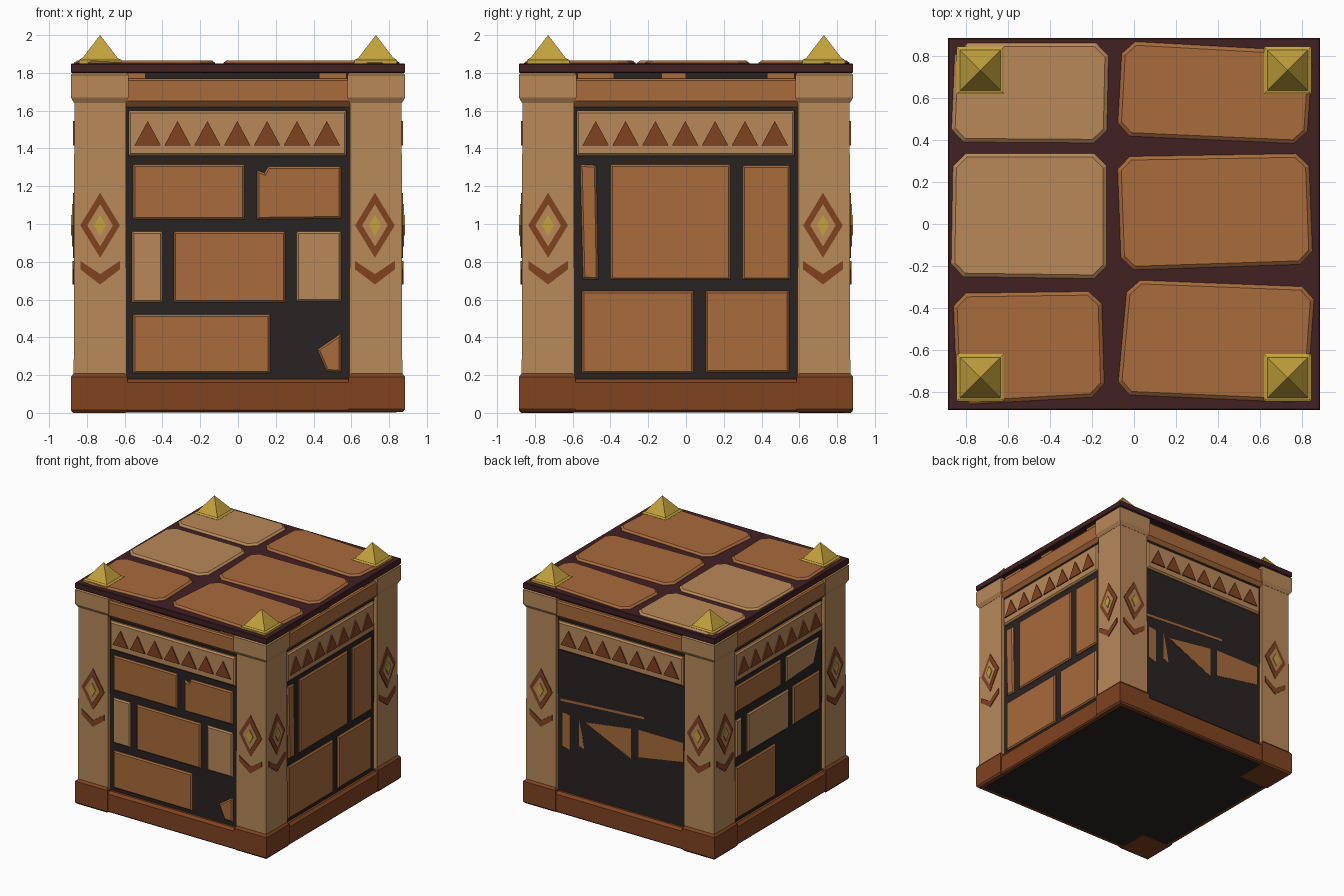
import bpy, bmesh
from mathutils import Vector, Matrix
from math import pi

cube = bpy.data.objects.get("Cube")
if cube:
    bpy.data.objects.remove(cube, do_unlink=True)


def material(name, rgb):
    linear = [((c / 255 + 0.055) / 1.055) ** 2.4 for c in rgb] + [1]
    m = bpy.data.materials.new(name)
    m.use_nodes = True
    m.diffuse_color = linear
    m.node_tree.nodes["Principled BSDF"].inputs["Base Color"].default_value = linear
    return m


TAN = material("tan_sandstone", (184, 137, 89))
BROWN = material("brown_sandstone", (168, 107, 59))
RUST = material("rust_stone", (128, 67, 32))
MAROON = material("maroon_slab", (66, 33, 35))
DARK = material("dark_mortar", (42, 35, 35))
GOLD = material("gold", (196, 162, 60))


def offset(pts, d):
    """Move the outline of a counter-clockwise polygon inwards by d."""
    out = []
    for i, p in enumerate(pts):
        a = (p - pts[i - 1]).normalized()
        b = (pts[(i + 1) % len(pts)] - p).normalized()
        n1, n2 = Vector((-a.y, a.x)), Vector((-b.y, b.x))
        out.append(p + (n1 + n2) * d / (1 + n1.dot(n2)))
    return out


def cut_corners(pts, c):
    out = []
    for i, p in enumerate(pts):
        p = Vector(p)
        for q in (Vector(pts[i - 1]), Vector(pts[(i + 1) % len(pts)])):
            out.append(p + (q - p).normalized() * c)
    return out


def prism(name, pts, levels, mat, frame=Matrix()):
    """Stack the outline at each (height, inset) level into a closed solid."""
    pts = [Vector(p) for p in pts]
    bm = bmesh.new()
    rings = [[bm.verts.new(frame @ Vector((p.x, p.y, h))) for p in offset(pts, d)]
             for h, d in levels]
    bm.faces.new(rings[0])
    bm.faces.new(rings[-1])
    n = len(pts)
    for low, high in zip(rings, rings[1:]):
        for i in range(n):
            j = (i + 1) % n
            bm.faces.new((low[i], low[j], high[j], high[i]))
    bmesh.ops.recalc_face_normals(bm, faces=bm.faces)
    mesh = bpy.data.meshes.new(name)
    bm.to_mesh(mesh)
    bm.free()
    mesh.materials.append(mat)
    ob = bpy.data.objects.new(name, mesh)
    bpy.context.collection.objects.link(ob)
    return ob


def rect(x0, x1, y0, y1):
    return [(x0, y0), (x1, y0), (x1, y1), (x0, y1)]


def square(h, x=0, y=0):
    return rect(x - h, x + h, y - h, y + h)


def side_frame(k):
    """Local x runs along the wall, y goes up and z points outwards."""
    return Matrix.Rotation(k * pi / 2, 4, 'Z') @ Matrix.Rotation(pi / 2, 4, 'X')


# Body, plinth, lintel and lid
prism("mortar_core", square(0.84), [(0.003, 0), (1.8, 0)], DARK)
prism("plinth", square(0.878), [(0.006, 0.01), (0.016, 0), (0.16, 0), (0.18, 0.02)], RUST)
prism("lintel", square(0.872), [(1.62, 0.025), (1.65, 0), (1.76, 0), (1.77, 0.01)], BROWN)
prism("lid_slab", square(0.885), [(1.8, 0.005), (1.805, 0), (1.845, 0), (1.85, 0.005)], MAROON)

# Corner posts with feet, caps and gold pyramids
for sx in (-1, 1):
    for sy in (-1, 1):
        tag = ("left" if sx > 0 else "right") + ("_back" if sy > 0 else "_front")
        x, y = sx * 0.73, sy * 0.73
        z0 = 0 if sx < 0 else 0.006
        prism("post_" + tag, square(0.14, x, y), [(0.1, 0), (1.75, 0.004)], TAN)
        prism("foot_" + tag, square(0.15, sx * 0.735, sy * 0.735),
              [(z0, 0.012), (z0 + 0.014, 0), (0.19, 0), (0.208, 0.015)], RUST)
        prism("cap_" + tag, square(0.153, sx * 0.732, sy * 0.732),
              [(1.64, 0.017), (1.67, 0), (1.79, 0), (1.8, 0.01)], TAN)
        prism("finial_base_" + tag, square(0.113, x, y),
              [(1.84, 0), (1.868, 0), (1.875, 0.012)], GOLD)
        prism("finial_" + tag, square(0.1, x, y), [(1.87, 0), (2, 0.0995)], GOLD)

# Lid tiles
TILES = [
    (TAN, [(-.87, .39), (-.13, .385), (-.12, .86), (-.85, .86)]),
    (TAN, [(-.87, -.25), (-.13, -.26), (-.13, .335), (-.86, .335)]),
    (BROWN, [(-.84, -.86), (-.14, -.82), (-.155, -.32), (-.86, -.33)]),
    (BROWN, [(-.08, .42), (.82, .38), (.85, .82), (-.055, .87)]),
    (BROWN, [(-.06, -.22), (.85, -.19), (.83, .335), (-.08, .32)]),
    (BROWN, [(-.08, -.81), (.82, -.85), (.86, -.3), (-.03, -.265)]),
]
for i, (mat, quad) in enumerate(TILES):
    prism(f"lid_tile_{i + 1}", cut_corners(quad, 0.06),
          [(1.84, 0), (1.853, 0), (1.866, 0.017)], mat)

# Wall stones, as outlines on each side
FRONT = [
    (BROWN, rect(-.555, .17, .21, .52)),
    (BROWN, [(.47, .22), (.545, .215), (.545, .42), (.42, .335)]),
    (TAN, rect(-.56, -.4, .585, .96)),
    (BROWN, rect(-.34, .25, .585, .96)),
    (TAN, rect(.31, .545, .59, .96)),
    (BROWN, rect(-.555, .035, 1.025, 1.315)),
    (BROWN, [(.1, 1.025), (.545, 1.03), (.545, 1.305), (.16, 1.305), (.14, 1.27), (.1, 1.285)]),
]
LEFT = [
    (BROWN, rect(-.55, .04, .21, .645)),
    (BROWN, rect(.105, .545, .215, .645)),
    (BROWN, [(-.545, .71), (-.465, .705), (-.475, 1.31), (-.56, 1.315)]),
    (BROWN, rect(-.4, .235, .705, 1.315)),
    (BROWN, rect(.3, .55, .705, 1.31)),
]
BACK = [
    (BROWN, [(-.55, .56), (-.48, .54), (-.48, .83), (-.55, .84)]),
    (BROWN, [(-.4, .6), (-.35, .58), (-.37, .7), (-.4, .83)]),
    (BROWN, [(-.34, .81), (.08, .62), (.08, .87)]),
    (BROWN, [(.15, .65), (.56, .72), (.56, .88), (.15, .88)]),
    (BROWN, [(-.57, .93), (.2, .98), (.2, 1.0), (-.57, .95)]),
]
RIGHT = [
    (BROWN, rect(-.555, -.03, .21, .64)),
    (TAN, rect(-.555, -.48, .72, 1.03)),
    (TAN, rect(-.4, .14, .71, 1.03)),
    (BROWN, rect(.2, .55, .71, 1.03)),
    (BROWN, rect(-.555, .04, 1.1, 1.315)),
    (TAN, [(.11, 1.1), (.47, 1.12), (.545, 1.31), (.11, 1.31)]),
]
# Short stones showing in the gap under the lid
GAP = [[(-.585, -.49), (.43, .575)], [(-.575, -.38), (-.13, .0), (.43, .575)], [], [(-.575, -.3)]]

DIAMOND = [(0, -1), (1, 0), (0, 1), (-1, 0)]
CHEVRON = [(-.105, .76), (0, .68), (.105, .76), (.105, .805), (0, .735), (-.105, .805)]

for k, (side, stones) in enumerate(zip(("front", "left", "back", "right"),
                                       (FRONT, LEFT, BACK, RIGHT))):
    f = side_frame(k)
    for i, (mat, pts) in enumerate(stones):
        thin = side == "back"
        levels = [(0.82, 0), (0.842, 0)] if thin else [(0.82, 0), (0.846, 0), (0.856, 0.01)]
        prism(f"{side}_stone_{i + 1}", pts, levels, mat, f)
    for i, (a, b) in enumerate(GAP[k]):
        prism(f"{side}_gap_stone_{i + 1}", rect(a, b, 1.74, 1.81),
              [(0.82, 0), (0.85, 0)], BROWN, f)

    # Frieze with a row of triangles
    prism(f"{side}_frieze", rect(-.58, .575, 1.36, 1.6),
          [(0.82, 0), (0.852, 0), (0.864, 0.012)], TAN, f)
    for i in range(7):
        u = -0.478 + i * 0.158
        prism(f"{side}_triangle_{i + 1}", [(u - .07, 1.415), (u + .07, 1.415), (u, 1.545)],
              [(0.86, 0), (0.873, 0)], RUST, f)

    # Diamond and chevron ornaments on the posts
    for end, u in (("a", -0.73), ("b", 0.725)):
        layers = (("rim", .105, .172, .874, RUST), ("field", .068, .112, .878, TAN),
                  ("gem", .032, .055, .885, GOLD))
        for part, w, h, top, mat in layers:
            prism(f"{side}_diamond_{part}_{end}",
                  [(u + w * a, 0.993 + h * b) for a, b in DIAMOND],
                  [(0.86, 0), (top, 0)], mat, f)
        prism(f"{side}_chevron_{end}", [(u + a, z) for a, z in CHEVRON],
              [(0.86, 0), (0.875, 0)], RUST, f)
